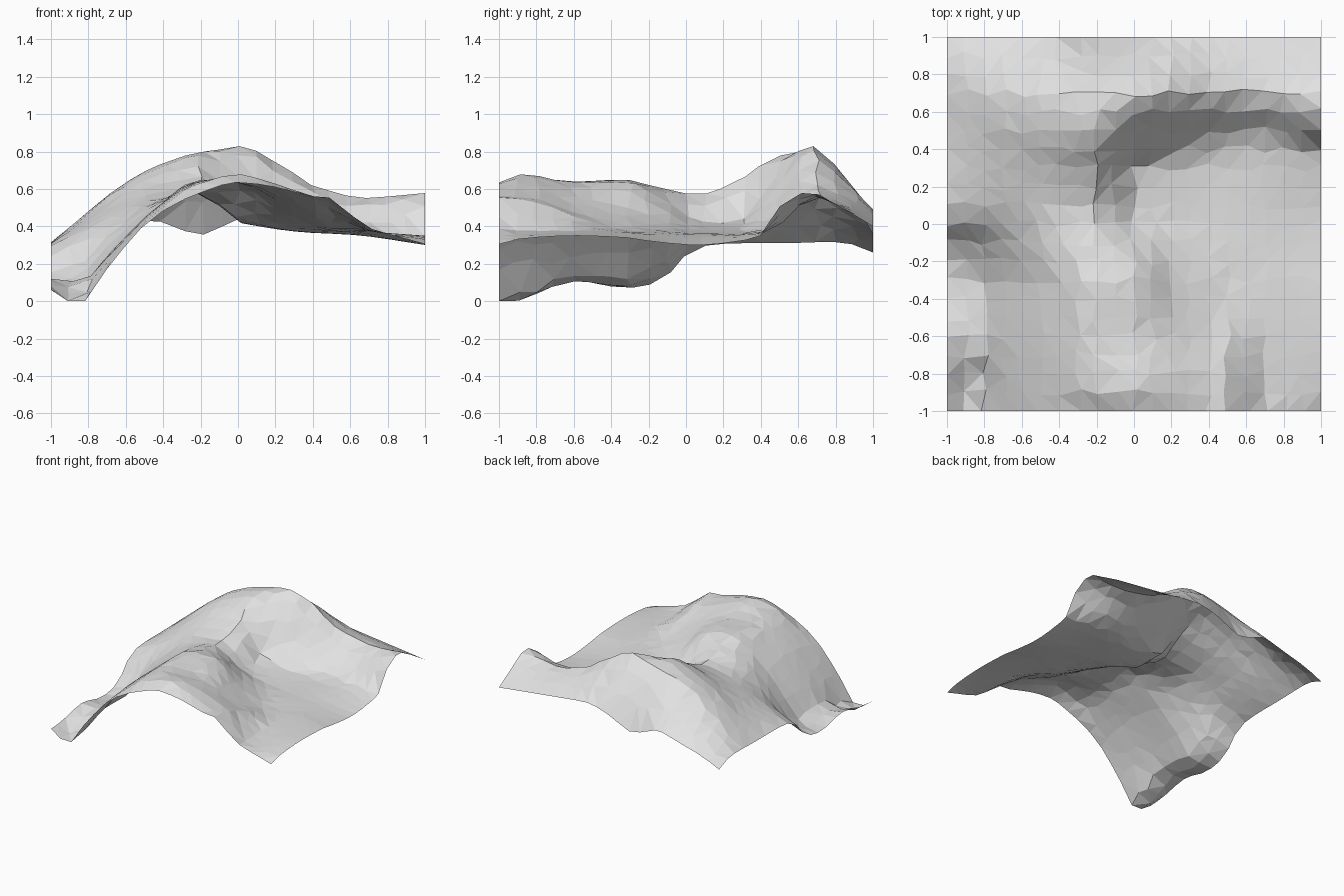
import bpy, bmesh, random

if "Cube" in bpy.data.objects:
    bpy.data.objects.remove(bpy.data.objects["Cube"])

random.seed(4)

# Survey lines of the terrain and the heights where they cross
XS = [-1, -.85, -.65, -.45, -.2, 0, .2, .4, .53, .66, 1]
YS = [-1, -.87, -.6, -.33, -.15, .06, .28, .42, .55, .67, .83, 1]
HEIGHTS = [
    [.06, .01, .24, .45, .58, .635, .61, .56, .55, .41, .305],     # front edge
    [.07, .01, .26, .47, .64, .68, .63, .56, .53, .385, .335],
    [.12, .105, .29, .49, .64, .635, .57, .48, .45, .38, .35],     # spur and plateau
    [.07, .09, .30, .49, .65, .64, .50, .41, .375, .37, .34],
    [.10, .16, .36, .52, .61, .56, .44, .38, .37, .36, .315],
    [.29, .35, .45, .54, .57, .43, .385, .365, .36, .35, .30],     # valley floor
    [.31, .40, .52, .60, .645, .42, .39, .365, .36, .355, .32],
    [.31, .42, .56, .67, .74, .59, .46, .40, .38, .37, .36],
    [.31, .435, .60, .71, .79, .75, .62, .50, .46, .44, .57],
    [.315, .44, .60, .72, .80, .83, .755, .62, .585, .555, .58],   # main ridge
    [.315, .40, .51, .60, .64, .69, .66, .57, .54, .52, .50],
    [.26, .325, .38, .43, .355, .44, .49, .47, .455, .44, .40],    # back edge
]


def curve_at(knots, values, t):
    """Smooth curve through uneven knots, limited so it does not overshoot."""
    last = len(knots) - 1
    i = max(k for k in range(last) if knots[k] <= t or k == 0)

    def secant(k):
        return (values[k + 1] - values[k]) / (knots[k + 1] - knots[k])

    def slope(k):
        if k == 0 or k == last:
            return secant(min(k, last - 1))
        a, b = secant(k - 1), secant(k)
        return 0 if a * b <= 0 else 2 * a * b / (a + b)

    h = knots[i + 1] - knots[i]
    s = (t - knots[i]) / h
    return ((1 + 2 * s) * (1 - s) ** 2 * values[i] + s * (1 - s) ** 2 * h * slope(i)
            + s * s * (3 - 2 * s) * values[i + 1] + s * s * (s - 1) * h * slope(i + 1))


def height(x, y):
    return max(0, curve_at(YS, [curve_at(XS, row, x) for row in HEIGHTS], y))


# Terrain sheet: irregular low-poly grid draped over the survey
bm = bmesh.new()
bmesh.ops.create_grid(bm, x_segments=20, y_segments=20, size=1)
for v in bm.verts:
    v.co.x = max(-1, min(1, v.co.x))
    v.co.y = max(-1, min(1, v.co.y))
    if abs(v.co.x) < .99:
        v.co.x += random.uniform(-.022, .022)
    if abs(v.co.y) < .99:
        v.co.y += random.uniform(-.022, .022)
    v.co.z = height(v.co.x, v.co.y)
lowest = min(v.co.z for v in bm.verts)
for v in bm.verts:
    if v.co.z < lowest + .012:      # the hollow's bottom rests on the ground
        v.co.z -= lowest
bmesh.ops.triangulate(bm, faces=bm.faces[:], quad_method='SHORT_EDGE')
mesh = bpy.data.meshes.new("terrain")
bm.to_mesh(mesh)
bm.free()

# One plain stone colour, flat faces
stone = bpy.data.materials.new("light_grey")
stone.diffuse_color = (.76, .76, .76, 1)
stone.use_nodes = True
stone.node_tree.nodes["Principled BSDF"].inputs["Base Color"].default_value = stone.diffuse_color
mesh.materials.append(stone)
terrain = bpy.data.objects.new("terrain", mesh)
bpy.context.collection.objects.link(terrain)
